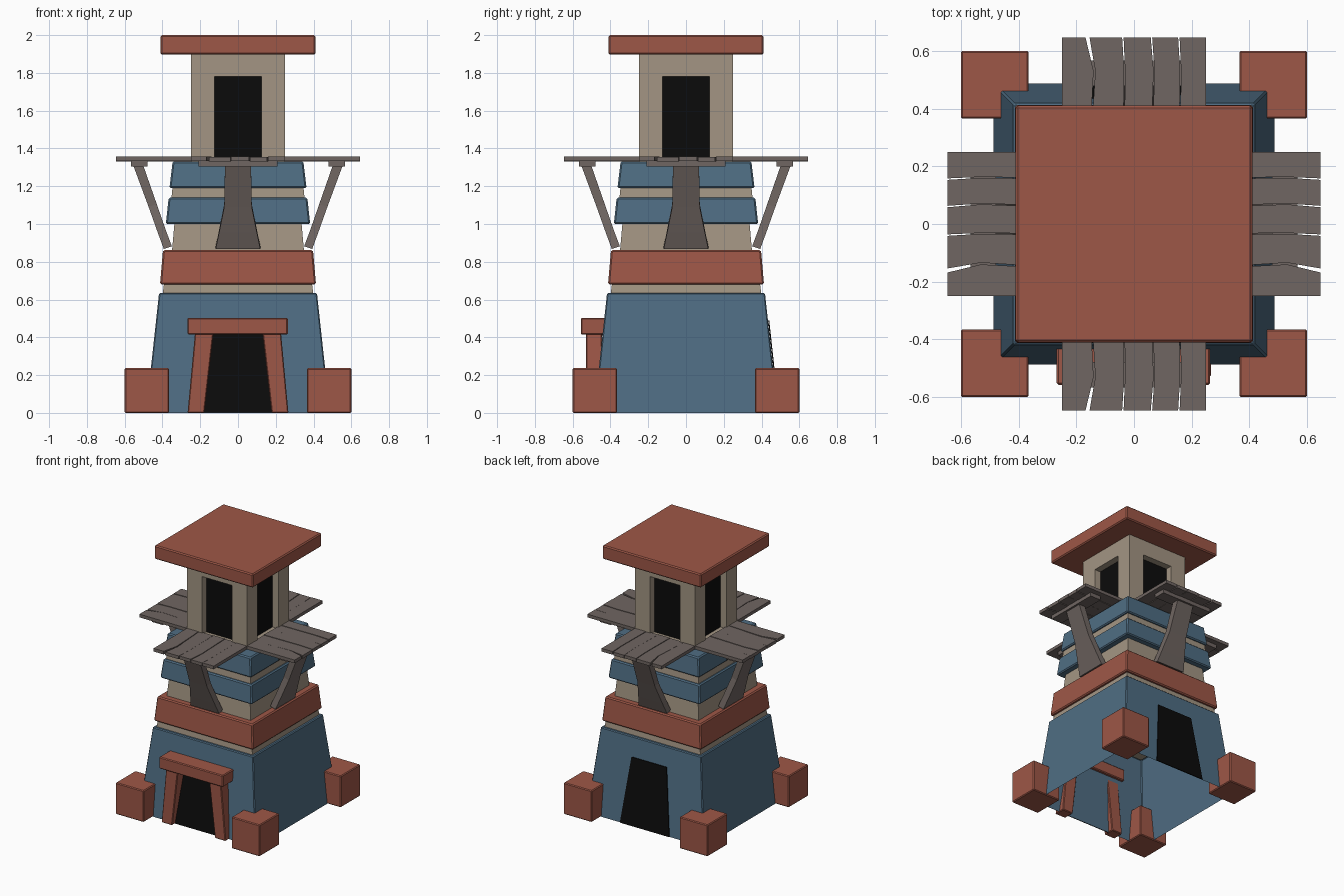
import bpy, bmesh

if "Cube" in bpy.data.objects:
    bpy.data.objects.remove(bpy.data.objects["Cube"])

def srgb(r, g, b):
    f = lambda c: c / 12.92 if c <= 0.04045 else ((c + 0.055) / 1.055) ** 2.4
    return (f(r / 255), f(g / 255), f(b / 255), 1)

def material(name, rgb):
    m = bpy.data.materials.new(name)
    m.diffuse_color = srgb(*rgb)
    m.use_nodes = True
    m.node_tree.nodes["Principled BSDF"].inputs["Base Color"].default_value = m.diffuse_color
    return m

RED = material("brick red", (158, 87, 71))
BLUE = material("slate blue", (79, 109, 131))
BEIGE = material("warm stone", (163, 149, 131))
WOOD = material("weathered wood", (112, 102, 98))
BLACK = material("dark opening", (11, 11, 11))

def loft(name, rings, mat, bevel=0.0, bottom=True, top=True):
    """Skin a stack of equal-length vertex rings."""
    bm = bmesh.new()
    vs = [[bm.verts.new(p) for p in r] for r in rings]
    n = len(rings[0])
    for a, b in zip(vs, vs[1:]):
        for i in range(n):
            j = (i + 1) % n
            bm.faces.new((a[i], a[j], b[j], b[i]))
    if bottom:
        bm.faces.new(vs[0][::-1])
    if top:
        bm.faces.new(vs[-1])
    bmesh.ops.recalc_face_normals(bm, faces=bm.faces)
    me = bpy.data.meshes.new(name)
    bm.to_mesh(me)
    bm.free()
    me.materials.append(mat)
    ob = bpy.data.objects.new(name, me)
    bpy.context.collection.objects.link(ob)
    if bevel:
        mod = ob.modifiers.new("bevel", "BEVEL")
        mod.width = bevel
        mod.segments = 1
        mod.limit_method = "ANGLE"
    return ob

def rect(x0, x1, y0, y1, z):
    return [(x0, y0, z), (x1, y0, z), (x1, y1, z), (x0, y1, z)]

def box(name, x0, x1, y0, y1, z0, z1, mat, bevel=0.0):
    return loft(name, [rect(x0, x1, y0, y1, z0), rect(x0, x1, y0, y1, z1)], mat, bevel)

def tier(name, steps, mat, bevel=0.0, **kw):
    """Square tower section from (z, half width) steps."""
    return loft(name, [rect(-h, h, -h, h, z) for z, h in steps], mat, bevel, **kw)

# Tower body, stacked tiers
tier("base_wall", [(0, .487), (.635, .418)], BLUE, .006, bottom=False)
tier("stone_lower", [(.62, .40), (.70, .39)], BEIGE)
tier("red_band", [(.68, .413), (.862, .397)], RED, .008)
tier("stone_middle", [(.85, .35), (1.02, .335)], BEIGE)
tier("blue_band_lower", [(1.0, .382), (1.14, .367)], BLUE, .008)
tier("stone_gap", [(1.13, .353), (1.20, .346)], BEIGE)
tier("blue_band_upper", [(1.19, .363), (1.332, .346)], BLUE, .008)

# Corner blocks
for sx in (-1, 1):
    for sy in (-1, 1):
        x, y = sorted((sx * .365, sx * .6)), sorted((sy * .365, sy * .6))
        box("corner_block", *x, *y, 0, .237, RED, .006)

# Dark doorways on front and back, following the wall slope
for s in (-1, 1):
    rings = []
    for z, w, d in ((.001, .205, .487), (.49, .146, .4337)):
        rings.append([(-w, s * (d + .007), z), (w, s * (d + .007), z),
                      (w, s * (d + .001), z), (-w, s * (d + .001), z)])
    loft("doorway", rings, BLACK)

# Front door frame
for s in (-1, 1):
    a, b = sorted((s * .178, s * .267))
    c, d = sorted((s * .13, s * .228))
    loft("door_post", [rect(a, b, -.53, -.445, 0), rect(c, d, -.53, -.445, .42)], RED, .005)
box("door_lintel", -.268, .264, -.557, -.42, .415, .503, RED, .006)

# Lantern room: dark core, corner posts, head and sill
box("lantern_dark", -.2, .2, -.2, .2, 1.335, 1.85, BLACK)
for sx in (-1, 1):
    for sy in (-1, 1):
        x, y = sorted((sx * .124, sx * .25)), sorted((sy * .124, sy * .25))
        box("lantern_post", *x, *y, 1.33, 1.79, BEIGE)
box("lantern_head", -.25, .25, -.25, .25, 1.78, 1.9, BEIGE)
box("lantern_sill", -.25, .25, -.25, .25, 1.325, 1.345, BEIGE)
box("roof", -.41, .41, -.41, .41, 1.897, 2.0, RED, .008)

# Balconies: designed on the front, then turned or mirrored to each side
SIDES = {
    "front": lambda p: (p[0], p[1], p[2]),
    "right": lambda p: (-p[1], p[0], p[2]),
    "back": lambda p: (p[0], -p[1], p[2]),
    "left": lambda p: (p[1], p[0], p[2]),
}
# plank edges: x at outer end, kink and inner end (left edge, right edge)
PLANKS = [
    ((-.25, -.25, -.25), (-.168, -.140, -.155)),
    ((-.154, -.134, -.152), (-.041, -.034, -.038)),
    ((-.036, -.031, -.034), (.058, .068, .058)),
    ((.063, .071, .062), (.153, .160, .156)),
    ((.158, .163, .159), (.25, .25, .25)),
]
YS = (-.646, -.53, -.24)
for side, turn in SIDES.items():
    for i, (l, r) in enumerate(PLANKS):
        outline = [(x, y) for x, y in zip(l, YS)] + [(x, y) for x, y in zip(r[::-1], YS[::-1])]
        lift = .002 * (i % 2)
        loft(side + "_plank", [[turn((x, y, z - lift)) for x, y in outline] for z in (1.334, 1.358)], WOOD)
    # cleat under the planks
    loft(side + "_cleat", [[turn(p) for p in rect(-.21, .21, -.567, -.478, z)] for z in (1.305, 1.336)], WOOD)
    # slanted brace, flared at the foot
    rings = []
    for w, yo, zo, yi, zi in ((.118, .393, .868, .35, .882),
                              (.10, .425, .955, .383, .97),
                              (.073, .473, 1.09, .43, 1.105),
                              (.069, .553, 1.306, .503, 1.314)):
        rings.append([turn(p) for p in ((-w, -yo, zo), (w, -yo, zo), (w, -yi, zi), (-w, -yi, zi))])
    loft(side + "_brace", rings, WOOD)
